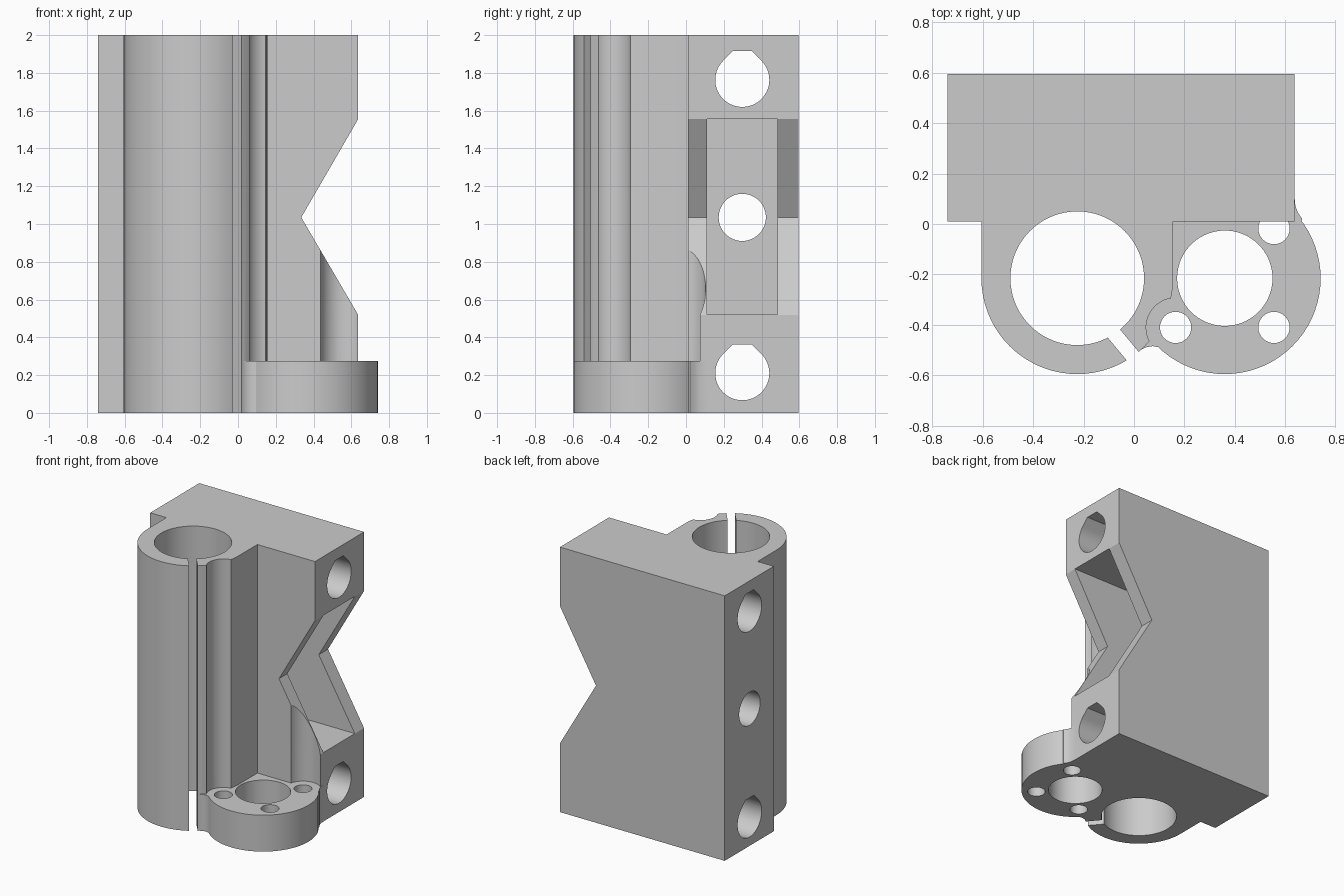
import bpy, bmesh, math
from mathutils import Vector

cube = bpy.data.objects.get("Cube")
if cube:
    bpy.data.objects.remove(cube, do_unlink=True)

grey = bpy.data.materials.new("plain grey")
grey.use_nodes = True
COL = (0.6, 0.6, 0.6, 1)
grey.diffuse_color = COL
grey.node_tree.nodes["Principled BSDF"].inputs["Base Color"].default_value = COL


def prism(name, pts, lo, hi, axis="z"):
    """Extrude a 2D outline along z (x,y), x (y,z) or y (x,z)."""
    place = {"z": lambda a, b, t: (a, b, t),
             "x": lambda a, b, t: (t, a, b),
             "y": lambda a, b, t: (a, t, b)}[axis]
    bm = bmesh.new()
    face = bm.faces.new([bm.verts.new(place(a, b, lo)) for a, b in pts])
    ext = bmesh.ops.extrude_face_region(bm, geom=[face])
    shift = Vector(place(0, 0, hi - lo))
    bmesh.ops.translate(bm, vec=shift, verts=[v for v in ext["geom"] if isinstance(v, bmesh.types.BMVert)])
    bmesh.ops.recalc_face_normals(bm, faces=bm.faces)
    me = bpy.data.meshes.new(name)
    bm.to_mesh(me)
    bm.free()
    me.materials.append(grey)
    ob = bpy.data.objects.new(name, me)
    bpy.context.collection.objects.link(ob)
    return ob


def circle(x, y, r, n=72):
    return [(x + r * math.cos(2 * math.pi * i / n), y + r * math.sin(2 * math.pi * i / n)) for i in range(n)]


def rect(x0, y0, x1, y1):
    return [(x0, y0), (x1, y0), (x1, y1), (x0, y1)]


def teardrop(y, z, r, top):
    """Round hole with a 45 degree roof cut flat."""
    arc = [math.radians(135 + 270 * i / 48) for i in range(49)]
    w = r * math.sqrt(2) - top
    return [(y + r * math.cos(a), z + r * math.sin(a)) for a in arc] + [(y + w, z + top), (y - w, z + top)]


def combine(target, other, op):
    """Apply a boolean and discard the helper."""
    other.hide_render = True
    mod = target.modifiers.new("bool", "BOOLEAN")
    mod.operation, mod.object, mod.solver = op, other, "EXACT"
    bpy.ops.object.select_all(action="DESELECT")
    bpy.context.view_layer.objects.active = target
    target.select_set(True)
    bpy.ops.object.modifier_apply(modifier=mod.name)
    bpy.data.objects.remove(other, do_unlink=True)


def cut(target, *args):
    combine(target, prism("cutter", *args), "DIFFERENCE")


def join(target, *args):
    combine(target, prism("piece", *args), "UNION")


BORE = (-0.225, -0.215)
NUT = (0.36, -0.215)
SCREWS = [(0.165, -0.41), (0.555, -0.41), (0.555, -0.018)]
FLANGE_TOP = 0.275

# Main block with the bearing column on its front
body = prism("carriage_body", rect(-0.74, 0.01, 0.636, 0.595), 0, 2)
column = prism("column", circle(*BORE, 0.38), 0, 2)
join(column, rect(-0.605, -0.215, 0.155, 0.2), 0, 2)
combine(body, column, "UNION")

# Clearance scallops for the screw heads above the flange
cut(body, circle(*SCREWS[0], 0.117, 48), FLANGE_TOP, 2.1)
cut(body, circle(*SCREWS[2], 0.122, 48), FLANGE_TOP, 1.0)

# Nut flange with blended corners
flange = prism("flange", circle(*NUT, 0.38), 0, FLANGE_TOP)
join(flange, rect(0.1, -0.215, 0.6, 0.1), 0, FLANGE_TOP)
join(flange, [(0.03, -0.4), (0.018, -0.503), (0.05, -0.488), (0.075, -0.484),
              (0.1, -0.489), (0.135, -0.52), (0.2, -0.4)], 0, FLANGE_TOP)
join(flange, [(0.58, 0.0), (0.66, 0.0), (0.667, 0.02), (0.65, 0.045),
              (0.64, 0.07), (0.636, 0.11), (0.58, 0.11)], 0, FLANGE_TOP)
combine(body, flange, "UNION")

# Vertical holes: bearing bore, nut bore and screws
cut(body, circle(*BORE, 0.265), -0.1, 2.1)
cut(body, circle(*NUT, 0.189), -0.1, FLANGE_TOP + 0.1)
for s in SCREWS:
    cut(body, circle(*s, 0.062, 32), -0.1, FLANGE_TOP + 0.1)

# Clamp slit through the bearing wall
d = Vector((0.64, -0.768))
n = Vector((0.768, 0.64))
mid = Vector((-0.045, -0.476))
slit = [tuple(mid + d * a + n * b) for a, b in rect(-0.1, -0.029, 0.1, 0.029)]
cut(body, slit, -0.1, 2.1)

# V notch on the side and the belt pocket behind it
cut(body, [(0.335, 1.035), (0.694, 0.42), (0.694, 1.655)], -0.05, 0.7, "y")
cut(body, rect(0.11, 0.52, 0.485, 1.555), -0.5, 0.8, "x")

# Rod holes and the tensioner hole
for z in (0.21, 1.763):
    cut(body, teardrop(0.298, z, 0.143, 0.152), -0.9, 0.9, "x")
cut(body, circle(0.298, 1.035, 0.125, 48), -0.9, 0.0, "x")

bpy.ops.object.select_all(action="DESELECT")
bpy.context.view_layer.objects.active = body
body.select_set(True)
bpy.ops.object.shade_smooth_by_angle(angle=math.radians(30))
